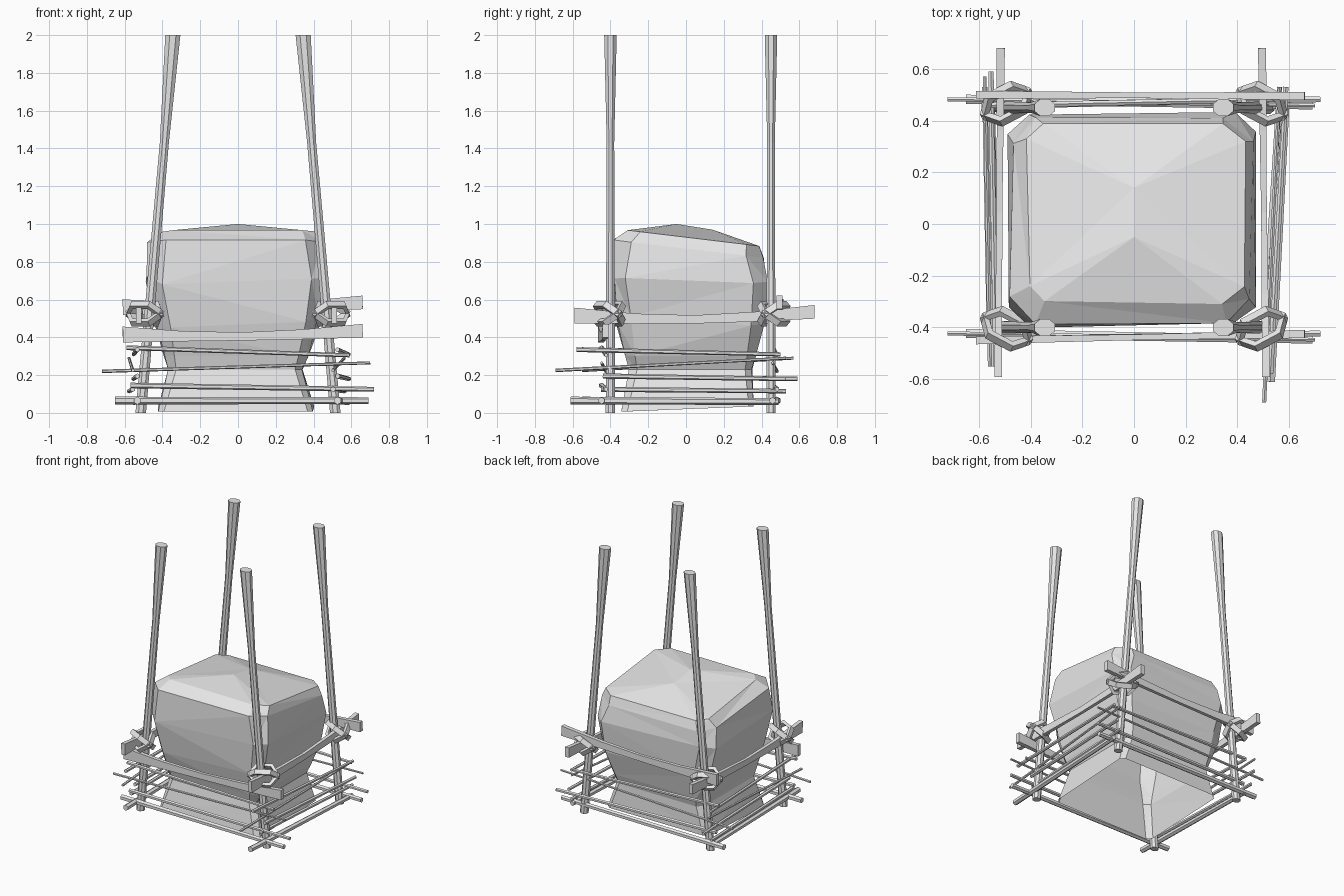
import bpy, bmesh, math, random
from mathutils import Vector, Matrix

random.seed(4)
cube = bpy.data.objects.get("Cube")
if cube:
    bpy.data.objects.remove(cube, do_unlink=True)

GREY = (0.8, 0.8, 0.8, 1)
mat = bpy.data.materials.new("plain grey")
mat.use_nodes = True
mat.diffuse_color = GREY
mat.node_tree.nodes["Principled BSDF"].inputs["Base Color"].default_value = GREY


def finish(bm, name):
    bmesh.ops.recalc_face_normals(bm, faces=bm.faces)
    mesh = bpy.data.meshes.new(name)
    bm.to_mesh(mesh)
    bm.free()
    mesh.materials.append(mat)
    obj = bpy.data.objects.new(name, mesh)
    bpy.context.collection.objects.link(obj)


def bridge(bm, a, b):
    n = len(a)
    for i in range(n):
        bm.faces.new((a[i], a[(i + 1) % n], b[(i + 1) % n], b[i]))


def bar(name, points, sizes, sides):
    """Prism along points; sizes are (half width, half height) at each point."""
    bm = bmesh.new()
    points = [Vector(p) for p in points]
    along = (points[-1] - points[0]).normalized()
    if along.z > 0.7:  # keep upright poles cut level
        side, up = Vector((1, 0, 0)), Vector((0, 1, 0))
    else:
        side = along.cross(Vector((0, 0, 1))).normalized()
        up = side.cross(along)
    grow = 1 / math.cos(math.pi / sides)
    rings = []
    for p, (w, h) in zip(points, sizes):
        ring = []
        for i in range(sides):
            a = math.tau * (i + 0.5) / sides
            ring.append(bm.verts.new(p + side * w * grow * math.cos(a) + up * h * grow * math.sin(a)))
        rings.append(ring)
    for a, b in zip(rings, rings[1:]):
        bridge(bm, a, b)
    bm.faces.new(rings[0])
    bm.faces.new(rings[-1])
    finish(bm, name)


# Boulder: hollow shell of stacked chamfered rectangles, x0, x1, y0, y1, chamfer
LAYERS = [
    (0.02, -0.42, 0.40, -0.34, 0.36, 0.03),
    (0.23, -0.37, 0.34, -0.30, 0.35, 0.04),
    (0.30, -0.39, 0.37, -0.32, 0.37, 0.05),
    (0.48, -0.43, 0.43, -0.36, 0.42, 0.07),
    (0.70, -0.48, 0.46, -0.39, 0.43, 0.08),
    (0.87, -0.47, 0.45, -0.38, 0.42, 0.10),
    (0.93, -0.41, 0.42, -0.31, 0.39, 0.07),
]
bm = bmesh.new()
rings = []
for k, (z, x0, x1, y0, y1, c) in enumerate(LAYERS):
    outline = [(x0 + c, y0), (x1 - c, y0), (x1, y0 + c), (x1, y1 - c),
               (x1 - c, y1), (x0 + c, y1), (x0, y1 - c), (x0, y0 + c)]
    jitter = 0.012 if k > 2 else 0.004
    ring = []
    for x, y in outline:
        slope = 0.04 * y if k == 0 else (-0.12 * y if k > 4 else 0)
        wave = random.uniform(-0.03, 0.03) if 2 < k < 5 else 0
        ring.append(bm.verts.new((x + random.uniform(-jitter, jitter),
                                  y + random.uniform(-jitter, jitter), z + slope + wave)))
    rings.append(ring)
for a, b in zip(rings, rings[1:]):
    bridge(bm, a, b)
# Ridged crown, with the bottom left open
rim = rings[-1]
front_peak = bm.verts.new((0, -0.05, 1.0))
back_peak = bm.verts.new((0, 0.14, 0.97))
for peak, start in ((front_peak, 7), (back_peak, 3)):
    for i in range(start, start + 3):
        bm.faces.new((rim[i % 8], rim[(i + 1) % 8], peak))
bm.faces.new((front_peak, rim[2], rim[3], back_peak))
bm.faces.new((back_peak, rim[6], rim[7], front_peak))
bmesh.ops.triangulate(bm, faces=[f for f in bm.faces if len(f.verts) > 3])
finish(bm, "boulder")

# Four bent corner poles
for sx, side in ((-1, "right"), (1, "left")):
    for y, end in ((-0.4, "front"), (0.45, "back")):
        bar(f"{end}_{side}_pole",
            [(sx * 0.515, y, 0), (sx * 0.39, y, 1.43), (sx * 0.345, y, 2)],
            [(0.028, 0.025), (0.024, 0.02), (0.04, 0.033)], 8)

# Thin sticks on the front and back: start x, start z, end x, end z, radius
LONG_STICKS = [(-0.65, 0.065, 0.69, 0.065, 0.018), (-0.57, 0.145, 0.72, 0.125, 0.013),
               (-0.72, 0.22, 0.70, 0.265, 0.008), (-0.59, 0.345, 0.59, 0.305, 0.011)]
for end, y in (("front", -0.435), ("back", 0.47)):
    for i, (a, za, b, zb, r) in enumerate(LONG_STICKS):
        dy = 0.012 * (-1) ** i
        bar(f"{end}_stick_{i + 1}", [(a, y + dy, za), (b, y - dy, zb)],
            [(r, r), (r * 0.85, r * 0.85)], 6)

# Thin sticks on the two sides: start y, start z, end y, end z, radius
SIDE_STICKS = [(-0.61, 0.065, 0.49, 0.06, 0.018), (-0.45, 0.125, 0.53, 0.115, 0.012),
               (-0.44, 0.195, 0.59, 0.18, 0.012), (-0.69, 0.225, 0.57, 0.29, 0.008),
               (-0.58, 0.335, 0.50, 0.31, 0.011)]
for side, xa, xb, low, high in (("right", -0.545, -0.565, -0.55, 0.6),
                                ("left", 0.515, 0.575, -0.69, 0.53)):
    for i, (a, za, b, zb, r) in enumerate(SIDE_STICKS):
        dx = 0.012 * (-1) ** i
        bar(f"{side}_stick_{i + 1}",
            [(xa + dx, max(a, low), za), (xb + dx, min(b, high), zb)],
            [(r, r), (r * 0.85, r * 0.85)], 6)

# Flared planks tying the poles together
FLARE = [(0.015, 0.042), (0.013, 0.027), (0.011, 0.022), (0.013, 0.026), (0.016, 0.036)]


def plank(name, start, end, sag):
    start, end = Vector(start), Vector(end)
    path = []
    for t in (0, 0.25, 0.5, 0.75, 1):
        path.append(start.lerp(end, t) - Vector((0, 0, sag * math.sin(math.pi * t))))
    bar(name, path, FLARE, 4)


plank("front_plank", (-0.61, -0.45, 0.415), (0.66, -0.425, 0.435), 0.02)
plank("back_plank", (-0.61, 0.5, 0.56), (0.66, 0.495, 0.585), 0.02)
plank("right_plank", (-0.525, -0.59, 0.515), (-0.515, 0.68, 0.535), 0.03)
plank("left_plank", (0.51, -0.59, 0.515), (0.495, 0.68, 0.535), 0.03)


# Knotted bands round each corner: two faceted loops crossing each other
def band(name, centre, turn, tilt):
    bm = bmesh.new()
    frame = (Matrix.Translation(centre) @ Matrix.Rotation(turn, 4, 'Z')
             @ Matrix.Rotation(tilt, 4, 'X'))
    loops = []
    for i in range(6):
        a = math.tau * i / 6
        loop = []
        for dr, dz in ((-0.012, -0.018), (0.012, -0.018), (0.012, 0.018), (-0.012, 0.018)):
            p = Vector(((0.098 + dr) * math.cos(a), (0.08 + dr) * math.sin(a), dz))
            loop.append(bm.verts.new(frame @ p))
        loops.append(loop)
    for i in range(6):
        bridge(bm, loops[i], loops[(i + 1) % 6])
    finish(bm, name)


for sx, side in ((-1, "right"), (1, "left")):
    for y, end in ((-0.405, "front"), (0.465, "back")):
        turn = math.radians(28) * -sx * (1 if y > 0 else -1)
        for word, tilt in (("rising", 42), ("falling", -42)):
            band(f"{end}_{side}_{word}_knot", (sx * 0.493, y, 0.525),
                 turn, math.radians(tilt))
